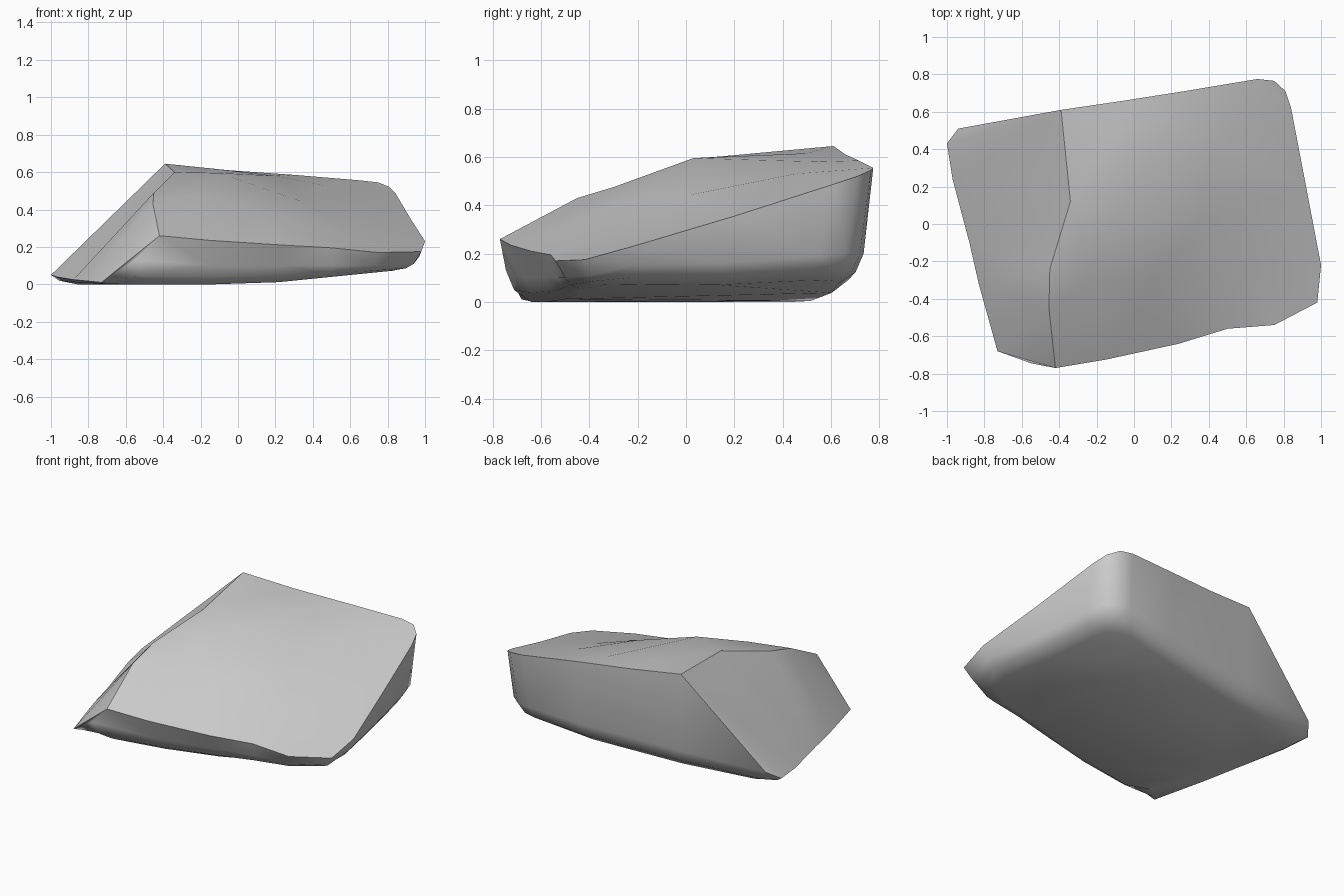
import bpy
import bmesh
from mathutils import Vector
from mathutils.geometry import delaunay_2d_cdt

if "Cube" in bpy.data.objects:
    bpy.data.objects.remove(bpy.data.objects["Cube"])

# Side columns, clockwise from the back-left: (upper rim point, lower edge point)
back = [((-.39, .61, .645), (-.94, .51, .105)), ((-.05, .66, .61), (-.39, .60, .13)),
        ((.30, .715, .585), (.30, .70, .17)), ((.66, .775, .555), (.64, .735, .2)),
        ((.75, .765, .545), (.73, .72, .2))]
right = [((.81, .71, .52), (.80, .66, .2)), ((.84, .62, .49), (.83, .55, .19)),
         ((.92, .20, .355), (.90, .15, .16)), ((1, -.22, .23), (.97, -.22, .15))]
front = [((.98, -.42, .175), (.94, -.40, .11)), ((.75, -.54, .17), (.73, -.50, .1)),
         ((.50, -.56, .195), (.50, -.53, .1)), ((.24, -.64, .21), (.25, -.58, .1)),
         ((-.15, -.725, .235), (-.15, -.67, .1)), ((-.42, -.77, .26), (-.55, -.745, .13))]
left = [((-.42, -.77, .26), (-.73, -.68, .01)), ((-.455, -.45, .43), (-.83, -.32, .02)),
        ((-.45, -.24, .49), (-.88, -.10, .025)), ((-.34, .12, .60), (-.97, .24, .04)),
        ((-.39, .61, .645), (-1, .43, .05))]
columns = back + right + front + left
n = len(columns)
corner = len(back + right + front)

# Points that give the top its uneven surface, with a crest near the middle
bumps = [(-.1, .03, .595), (-.1, .5, .615), (.2, .55, .58), (.35, 0, .44),
         (.45, .45, .53), (.6, .1, .39), (-.25, -.3, .475), (.1, -.3, .40),
         (.6, -.25, .28)]

bm = bmesh.new()
found = {}


def vert(p):
    key = tuple(round(c, 4) for c in p)
    if key not in found:
        found[key] = bm.verts.new(key)
    return found[key]


def underside(p, scale, blend):
    base = max(0, (p[0] * .86 - .1) * .1) + max(0, p[0] + .6) * max(0, p[1] - .1) * .04
    return (p[0] * scale, p[1] * scale, base + (p[2] - base) * blend)


# Sides with rounded lower edge
rings = [[vert(c[0]) for c in columns], [vert(c[1]) for c in columns],
         [vert(underside(c[1], .955, .38)) for c in columns],
         [vert(underside(c[1], .86, 0)) for c in columns]]
for a, b in zip(rings, rings[1:]):
    for i in range(n):
        j = (i + 1) % n
        loop = list(dict.fromkeys((a[i], a[j], b[j], b[i])))
        bm.faces.new(loop)

# Underside
bm.faces.new(rings[3])

# Top surface
rim = list(dict.fromkeys(rings[0]))
m = len(rim)
tops = rim + [vert(p) for p in bumps]
flat = [Vector((v.co.x, v.co.y)) for v in tops]
result = delaunay_2d_cdt(flat, [(i, (i + 1) % m) for i in range(m)],
                         [list(range(m))], 1, 1e-5)
for face in result[2]:
    bm.faces.new([tops[result[3][i][0]] for i in face])

# Smooth surfaces, crisp rim and left corners
bmesh.ops.triangulate(bm, faces=bm.faces[:])
bmesh.ops.recalc_face_normals(bm, faces=bm.faces[:])
for f in bm.faces:
    f.smooth = True
crisp = [(rim[i], rim[(i + 1) % m]) for i in range(m)]
crisp += [(rings[0][k], rings[1][k]) for k in (0, corner)]
crisp += [(rings[1][i], rings[1][(i + 1) % n]) for i in range(corner, n)]
for a, b in crisp:
    e = bm.edges.get((a, b))
    if e:
        e.smooth = False

mesh = bpy.data.meshes.new("rock_slab")
bm.to_mesh(mesh)
bm.free()
bpy.context.collection.objects.link(bpy.data.objects.new("rock_slab", mesh))
